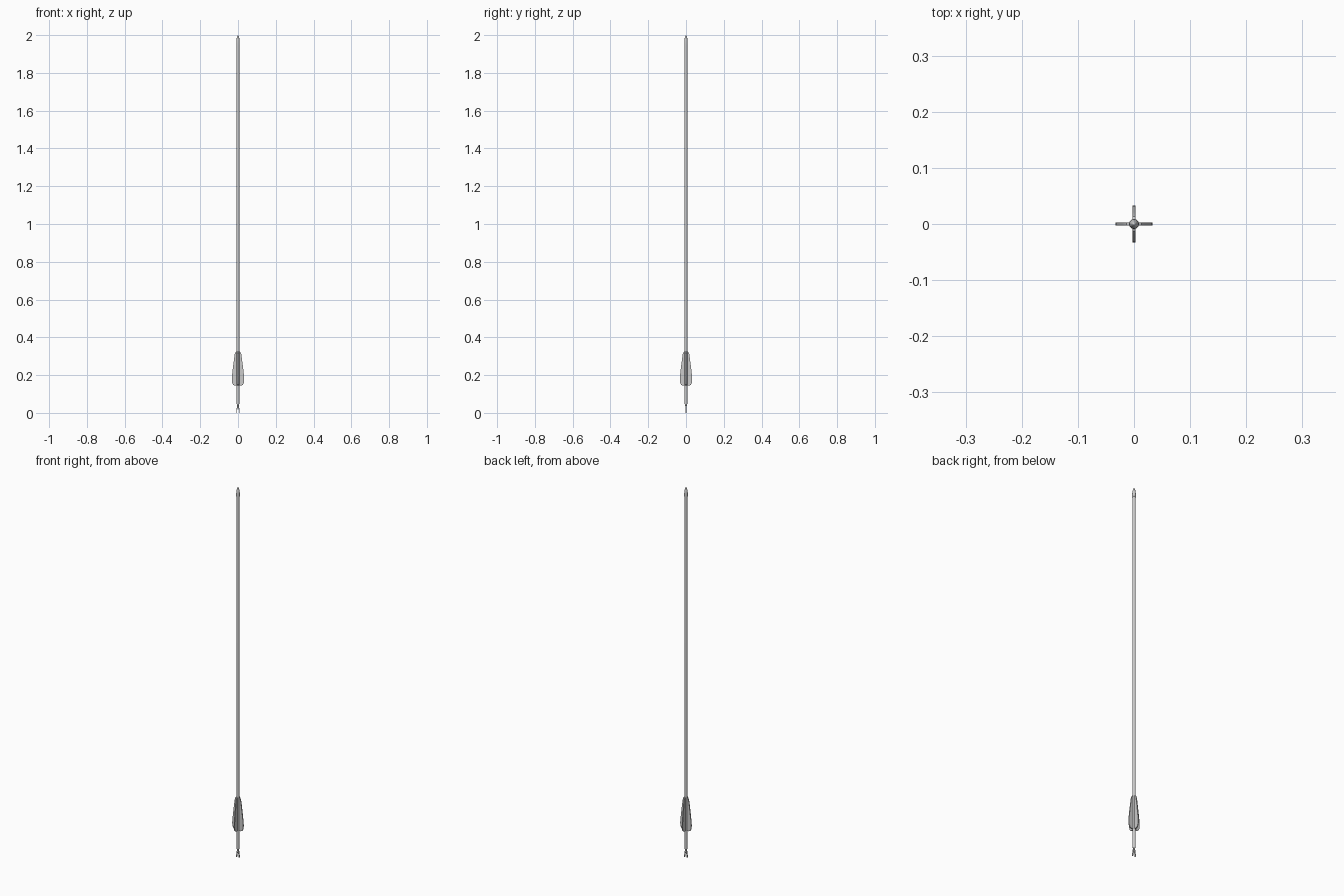
import bpy, bmesh, math
from mathutils import Matrix

if "Cube" in bpy.data.objects:
    bpy.data.objects.remove(bpy.data.objects["Cube"])

def finish(bm, name, smooth=True):
    bmesh.ops.remove_doubles(bm, verts=bm.verts, dist=1e-5)
    bmesh.ops.recalc_face_normals(bm, faces=bm.faces)
    me = bpy.data.meshes.new(name)
    bm.to_mesh(me)
    bm.free()
    ob = bpy.data.objects.new(name, me)
    bpy.context.collection.objects.link(ob)
    bpy.ops.object.select_all(action='DESELECT')
    ob.select_set(True)
    bpy.context.view_layer.objects.active = ob
    if smooth:
        bpy.ops.object.shade_smooth_by_angle(angle=math.radians(35))
    return ob

def lathe(name, profile, sides=16):
    bm = bmesh.new()
    vs = [bm.verts.new((r, 0, z)) for r, z in profile]
    es = [bm.edges.new(p) for p in zip(vs, vs[1:])]
    bmesh.ops.spin(bm, geom=vs + es, cent=(0, 0, 0), axis=(0, 0, 1),
                   angle=math.tau, steps=sides)
    return finish(bm, name)

def plate(name, outline, thick, turn=0.0):
    """Extrude an (x, z) outline along y, centred, then turn about z."""
    bm = bmesh.new()
    f = bm.faces.new([bm.verts.new((x, -thick / 2, z)) for x, z in outline])
    ext = bmesh.ops.extrude_face_region(bm, geom=[f])
    new = [v for v in ext['geom'] if isinstance(v, bmesh.types.BMVert)]
    bmesh.ops.translate(bm, verts=new, vec=(0, thick, 0))
    bm.transform(Matrix.Rotation(turn, 4, 'Z'))
    return finish(bm, name)

# shaft
lathe("shaft", [(0, 0.046), (0.0075, 0.046), (0.0082, 0.055),
                (0.0082, 1.96), (0, 1.96)])

# pointed metal tip
lathe("tip", [(0, 1.95), (0.0088, 1.95), (0.0088, 1.967), (0.0078, 1.978),
              (0.0055, 1.989), (0.0025, 1.997), (0, 2.0)])

# four feather vanes
vane = [(0.006, 0.145), (0.019, 0.145), (0.026, 0.149), (0.031, 0.160),
        (0.033, 0.176), (0.032, 0.195), (0.027, 0.238), (0.021, 0.285),
        (0.017, 0.312), (0.013, 0.322), (0.006, 0.326)]
for i in range(4):
    plate(f"vane_{i + 1}", vane, 0.005, i * math.pi / 2)

# nock neck and its two string prongs
lathe("nock_neck", [(0, 0.03), (0.0035, 0.03), (0.004, 0.037),
                    (0.0075, 0.05), (0, 0.05)])
prong = [(0, 0.040), (0.004, 0.040), (0.0065, 0.028), (0.0085, 0.012),
         (0.0088, 0.0), (0.0055, 0.0), (0.0045, 0.014), (0.0025, 0.025), (0, 0.029)]
for side, label in ((1, "right"), (-1, "left")):
    plate(f"nock_prong_{label}", [(side * x, z) for x, z in prong], 0.006)
